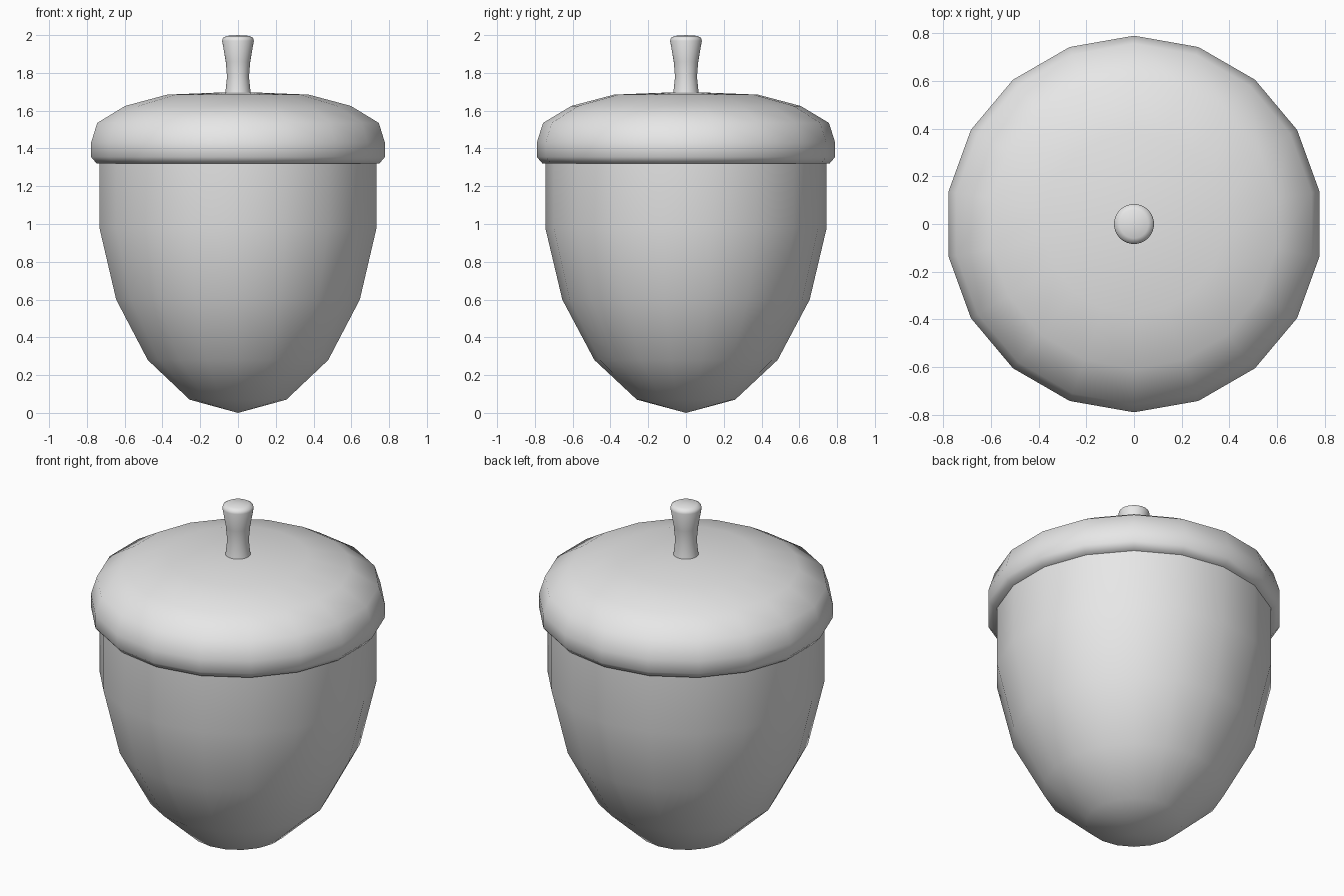
import bpy
import bmesh
from math import sin, cos, tau

cube = bpy.data.objects.get("Cube")
if cube:
    bpy.data.objects.remove(cube, do_unlink=True)

grey = bpy.data.materials.new("light_grey")
grey.use_nodes = True
colour = (0.8, 0.8, 0.8, 1)
grey.diffuse_color = colour
grey.node_tree.nodes["Principled BSDF"].inputs["Base Color"].default_value = colour


def lathe(name, profile, sides):
    """Turn a (radius, height) profile around z; zero radius makes a pole."""
    bm = bmesh.new()
    rings = []
    for r, z in profile:
        if r == 0:
            rings.append([bm.verts.new((0, 0, z))] * sides)
        else:
            rings.append([bm.verts.new((r * sin(tau * i / sides), r * cos(tau * i / sides), z))
                          for i in range(sides)])
    for low, high in zip(rings, rings[1:]):
        for i in range(sides):
            j = (i + 1) % sides
            corners = dict.fromkeys((low[i], low[j], high[j], high[i]))
            bm.faces.new(list(corners))
    bmesh.ops.recalc_face_normals(bm, faces=bm.faces)
    for face in bm.faces:
        face.smooth = True
    mesh = bpy.data.meshes.new(name)
    bm.to_mesh(mesh)
    bm.free()
    mesh.materials.append(grey)
    obj = bpy.data.objects.new(name, mesh)
    bpy.context.collection.objects.link(obj)
    return obj


# Nut body, pointed at the bottom and closed under the cap
lathe("nut_body", [(0, 0), (0.26, 0.07), (0.485, 0.28), (0.655, 0.6),
                   (0.745, 0.98), (0.745, 1.4)], 18)

# Domed cap with a rolled rim
lathe("cap", [(0.7, 1.32), (0.76, 1.32), (0.79, 1.355), (0.79, 1.43), (0.757, 1.535),
              (0.607, 1.625), (0.38, 1.685), (0, 1.7)], 18)

# Flared stem with a rounded tip
lathe("stem", [(0.07, 1.68), (0.066, 1.705), (0.058, 1.78), (0.065, 1.86), (0.084, 1.97),
               (0.08, 1.985), (0.06, 1.996), (0, 2.0)], 32)
